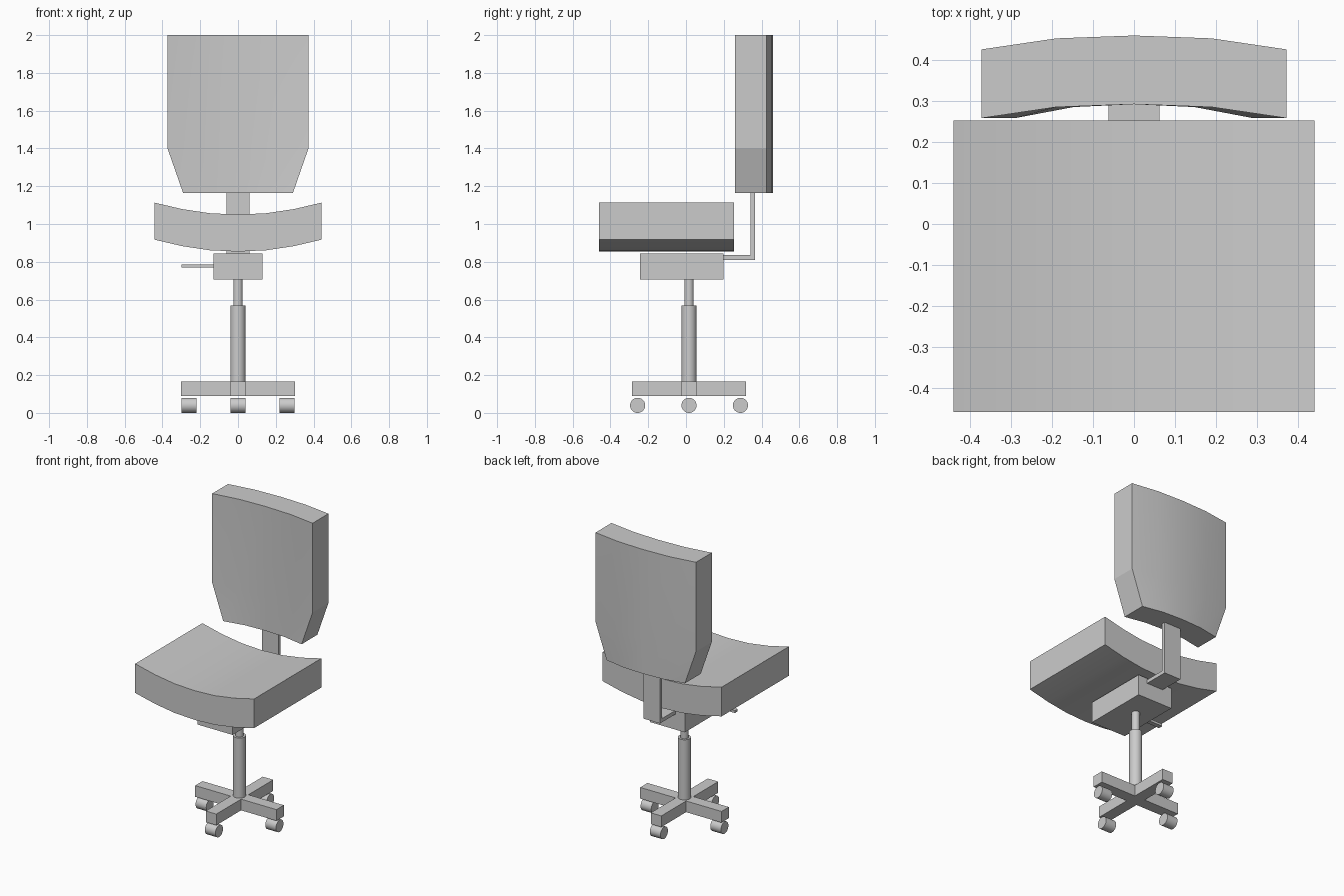
import bpy, bmesh
from math import radians, pi
from mathutils import Matrix

if "Cube" in bpy.data.objects:
    bpy.data.objects.remove(bpy.data.objects["Cube"])


def finish(name, bm, smooth=None):
    bmesh.ops.recalc_face_normals(bm, faces=bm.faces)
    me = bpy.data.meshes.new(name)
    bm.to_mesh(me)
    bm.free()
    ob = bpy.data.objects.new(name, me)
    bpy.context.collection.objects.link(ob)
    if smooth:
        bpy.ops.object.select_all(action='DESELECT')
        ob.select_set(True)
        bpy.context.view_layer.objects.active = ob
        bpy.ops.object.shade_smooth_by_angle(angle=radians(smooth))
    return ob


def loft(name, rings, smooth=None):
    """Skin a list of equal-sized point rings and cap both ends."""
    bm = bmesh.new()
    vs = [[bm.verts.new(p) for p in r] for r in rings]
    n = len(vs[0])
    for a, b in zip(vs, vs[1:]):
        for i in range(n):
            j = (i + 1) % n
            bm.faces.new((a[i], a[j], b[j], b[i]))
    bm.faces.new(vs[0])
    bm.faces.new(vs[-1])
    return finish(name, bm, smooth)


def box(name, x0, x1, y0, y1, z0, z1):
    ring = [(x0, y0), (x1, y0), (x1, y1), (x0, y1)]
    return loft(name, [[(x, y, z) for x, y in ring] for z in (z0, z1)])


def cylinder(name, centre, radius, length, axis='Z'):
    m = Matrix.Translation(centre)
    if axis == 'X':
        m = m @ Matrix.Rotation(pi / 2, 4, 'Y')
    bm = bmesh.new()
    bmesh.ops.create_cone(bm, cap_ends=True, segments=32, radius1=radius,
                          radius2=radius, depth=length, matrix=m)
    return finish(name, bm, 30)


def mirrored(half):
    """Complete a left half curve, ending on the centre line, to the right."""
    return half + [(-x, v) for x, v in half[-2::-1]]


CY = 0.016  # depth of the column axis

# Dished seat: cross-section in x/z run along y
top = mirrored([(-0.442, 1.113), (-0.296, 1.079), (-0.15, 1.057), (0, 1.05)])
section = top + [(x, z - 0.196) for x, z in reversed(top)]
loft("seat", [[(x, y, z) for x, z in section] for y in (-0.46, 0.253)], 14)

# Curved backrest, narrowing towards the bottom
front = mirrored([(-0.373, 0.259), (-0.19, 0.286), (0, 0.293)])
plan = front + [(x, y + 0.168) for x, y in reversed(front)]
loft("backrest", [[(x * s, y, z) for x, y in plan]
                  for z, s in ((1.165, 0.78), (1.4, 1), (2.0, 1))], 14)

# L-shaped backrest bracket
bracket = [(0.19, 0.81), (0.365, 0.81), (0.365, 1.18),
           (0.341, 1.18), (0.341, 0.835), (0.19, 0.835)]
loft("backrest_bracket", [[(x, y, z) for y, z in bracket] for x in (-0.062, 0.062)])

# Tilt mechanism and its lever
box("mechanism", -0.13, 0.13, -0.243, 0.198, 0.705, 0.845)
box("lever", -0.3, -0.13, -0.12, -0.09, 0.77, 0.786)

# Gas column
cylinder("column_lower", (0, CY, 0.367), 0.04, 0.404)
cylinder("column_upper", (0, CY, 0.637), 0.025, 0.136)

# Cross-shaped base
w, r = 0.039, 0.302
quarter = [(r, -w), (r, w), (w, w)]
cross = []
for k in range(4):
    for x, y in quarter:
        for _ in range(k):
            x, y = -y, x
        cross.append((x, y + CY))
loft("base", [[(x, y, z) for x, y in cross] for z in (0.09, 0.165)])

# Casters, all rolling along y
for i, (dx, dy) in enumerate([(1, 0), (-1, 0), (0, 1), (0, -1)]):
    cylinder(f"caster_{i + 1}", (dx * 0.259, CY + dy * 0.272, 0.04), 0.04, 0.079, 'X')
